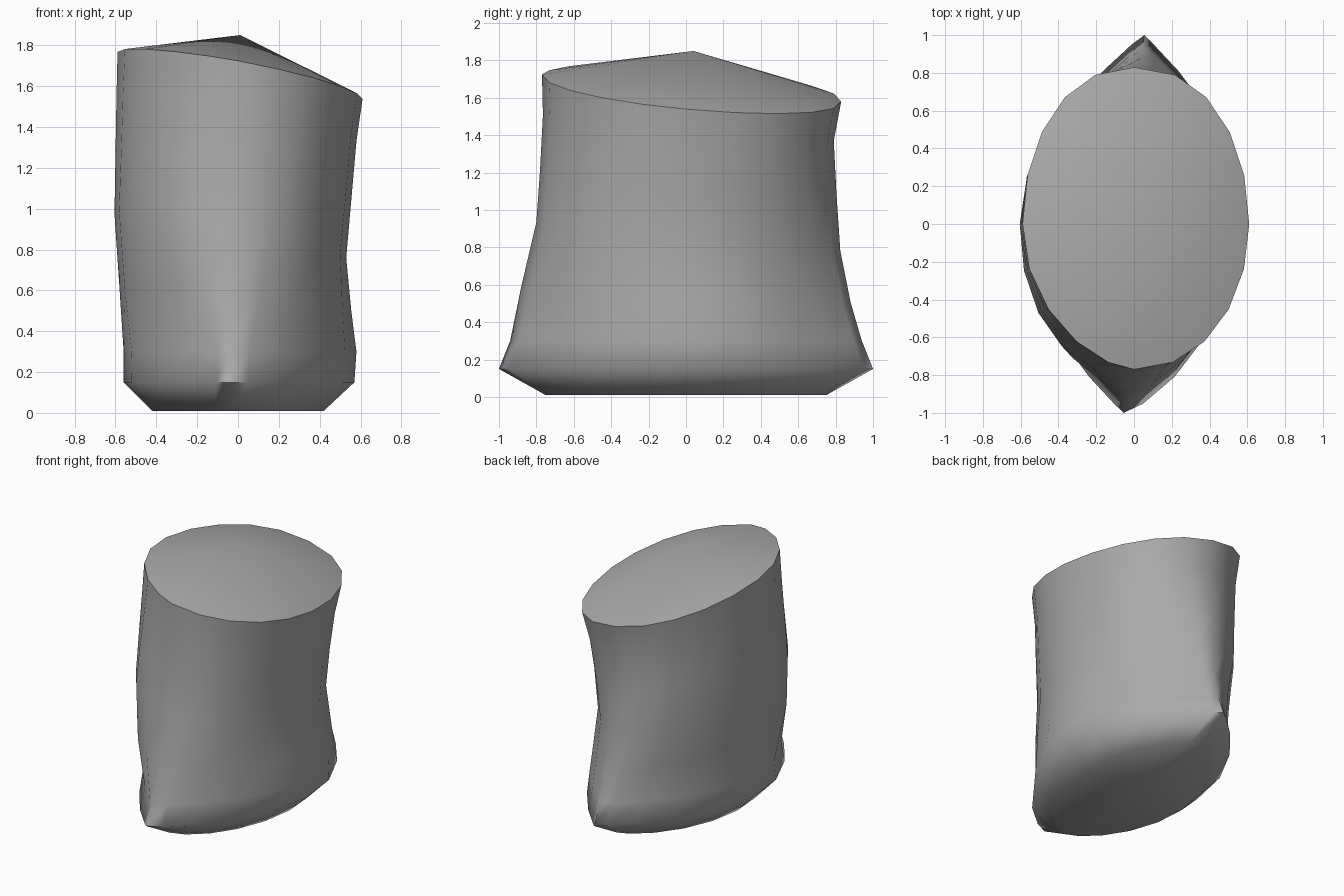
import bpy
import bmesh
import math

cube = bpy.data.objects.get("Cube")
if cube:
    bpy.data.objects.remove(cube, do_unlink=True)

# One plain grey for the whole body
grey = bpy.data.materials.new("plain grey")
grey.use_nodes = True
colour = (0.4, 0.4, 0.4, 1)
grey.diffuse_color = colour
grey.node_tree.nodes["Principled BSDF"].inputs["Base Color"].default_value = colour

SIDES = 20


def section(bm, z, tilt, left, right, front, back, shear, power):
    """Lens-shaped ring; power holds front +x, front -x, back -x, back +x."""
    ring = []
    for i in range(SIDES):
        a = 2 * math.pi * i / SIDES
        s, c = math.sin(a), math.cos(a)
        if abs(s) < 1e-6:
            s = 0
        q = power[(0 if c > 0 else 3) if s >= 0 else (1 if c > 0 else 2)]
        y = -c * (front if c > 0 else back)
        x = math.copysign(abs(s) ** q, s) * (right if s > 0 else left) + shear * y
        # The mouth is cut on a slant; lower rings follow it less
        height = z - tilt * (0.19 * x + 0.09 * y)
        ring.append(bm.verts.new((x, y, height)))
    return ring


base = (1.2, 1.4, 1.4, 1.4)
lens = (1.48, 2.0, 1.85, 2.05)
low = (1.15, 1.3, 1.5, 1.85)
waist = (0.95, 0.93, 1.15, 1.65)
chest = (0.97, 0.95, 1.1, 1.3)
neck = (0.95, 1.1, 0.97, 1.0)
mouth = (0.93, 1.25, 0.9, 0.88)

bm = bmesh.new()
rings = [section(bm, *row) for row in (
    # z, tilt, left, right, front, back, shear, power
    (0.01, 0, 0.42, 0.42, 0.75, 0.75, 0.05, base),
    (0.15, 0, 0.56, 0.57, 1.0, 1.0, 0.055, lens),
    (0.30, 0, 0.56, 0.58, 0.94, 0.94, 0.05, lens),
    (0.55, 0.5, 0.58, 0.555, 0.88, 0.88, 0.045, low),
    (0.86, 1, 0.605, 0.53, 0.80, 0.825, 0.02, waist),
    (1.15, 1, 0.60, 0.555, 0.78, 0.805, 0.0, chest),
    (1.44, 1, 0.595, 0.58, 0.765, 0.79, 0.0, neck),
    (1.655, 1, 0.59, 0.61, 0.77, 0.83, 0.0, mouth),
)]

# Side walls between neighbouring rings
for lower, upper in zip(rings, rings[1:]):
    for i in range(SIDES):
        j = (i + 1) % SIDES
        bm.faces.new((lower[i], lower[j], upper[j], upper[i]))

# Peaked lid and nearly flat underside
for ring, centre in ((rings[0], (0, 0, 0.015)), (rings[-1], (0.01, 0.04, 1.85))):
    hub = bm.verts.new(centre)
    for i in range(SIDES):
        bm.faces.new((ring[i], ring[(i + 1) % SIDES], hub))

# Crisp rim around the lid, soft everywhere else
for i in range(SIDES):
    bm.edges.get((rings[-1][i - 1], rings[-1][i])).smooth = False

bmesh.ops.recalc_face_normals(bm, faces=bm.faces)
mesh = bpy.data.meshes.new("sack_body")
bm.to_mesh(mesh)
bm.free()
mesh.materials.append(grey)

body = bpy.data.objects.new("sack_body", mesh)
bpy.context.collection.objects.link(body)
bpy.ops.object.select_all(action="DESELECT")
body.select_set(True)
bpy.context.view_layer.objects.active = body
bpy.ops.object.shade_smooth_by_angle(angle=math.radians(72), keep_sharp_edges=True)
